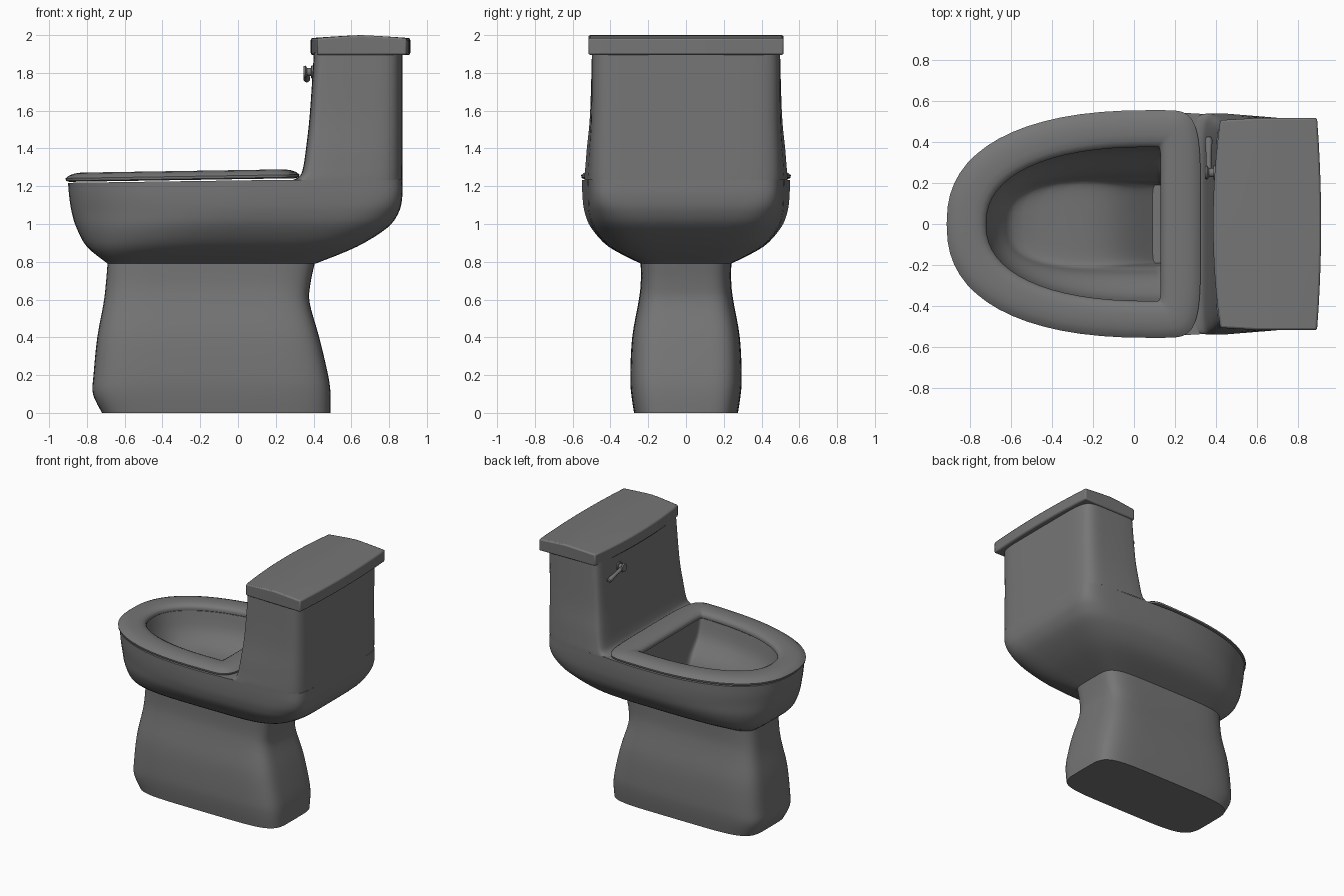
import bpy, bmesh, math
from mathutils import Vector

if "Cube" in bpy.data.objects:
    bpy.data.objects.remove(bpy.data.objects["Cube"])

M = 16  # points per quarter of every cross-section

# Dark grey used on every part
grey = bpy.data.materials.new("dark_grey")
grey.diffuse_color = (.18, .18, .18, 1)
grey.use_nodes = True
grey.node_tree.nodes["Principled BSDF"].inputs["Base Color"].default_value = grey.diffuse_color


def section(z, xf, xb, hw, xm, nf, nr, taper):
    """Egg / rounded-box outline: superellipse front and rear halves."""
    pts = []
    for k in range(4 * M):
        a = 2 * math.pi * k / (4 * M)
        c, s = math.cos(a), math.sin(a)
        n = nr if c >= 0 else nf
        f = abs(c) ** (2 / n)
        y = math.copysign(hw * abs(s) ** (2 / n), s)
        if c >= 0:
            pts.append(Vector((xm + (xb - xm) * f, y * (1 - taper * f), z)))
        else:
            pts.append(Vector((xm - (xm - xf) * f, y, z)))
    return pts


def smooth_rows(rows, steps=4):
    """Catmull-Rom interpolation between section parameter rows."""
    out = []
    for i in range(len(rows) - 1):
        p0, p1 = rows[max(i - 1, 0)], rows[i]
        p2, p3 = rows[i + 1], rows[min(i + 2, len(rows) - 1)]
        for j in range(steps):
            t = j / steps
            out.append([0.5 * (2 * b + (c - a) * t + (2 * a - 5 * b + 4 * c - d) * t * t
                               + (3 * b - a - 3 * c + d) * t ** 3)
                        for a, b, c, d in zip(p0, p1, p2, p3)])
    return out + [list(rows[-1])]


def finish(name, bm, angle=35, bevel=0):
    bmesh.ops.recalc_face_normals(bm, faces=bm.faces)
    me = bpy.data.meshes.new(name)
    bm.to_mesh(me)
    bm.free()
    me.materials.append(grey)
    ob = bpy.data.objects.new(name, me)
    bpy.context.collection.objects.link(ob)
    bpy.ops.object.select_all(action='DESELECT')
    ob.select_set(True)
    bpy.context.view_layer.objects.active = ob
    bpy.ops.object.shade_smooth_by_angle(angle=math.radians(angle))
    if bevel:
        m = ob.modifiers.new("soft_edges", 'BEVEL')
        m.width, m.segments, m.limit_method = bevel, 2, 'ANGLE'
    return ob


def loft(name, rings, cap_start=False, cap_end=False, closed=False, **kw):
    bm = bmesh.new()
    vs = [[bm.verts.new(p) for p in r] for r in rings]
    pairs = list(zip(vs, vs[1:])) + ([(vs[-1], vs[0])] if closed else [])
    for a, b in pairs:
        for i in range(len(a)):
            j = (i + 1) % len(a)
            bm.faces.new((a[i], a[j], b[j], b[i]))
    if cap_start:
        bm.faces.new(vs[0])
    if cap_end:
        bm.faces.new(vs[-1])
    return finish(name, bm, **kw)


def sections(rows):
    return [section(*r) for r in smooth_rows(rows)]


# Pedestal: z, front x, rear x, half width, widest x, front/rear squareness, taper
loft("pedestal", sections([
    (0.00, -.72, .49, .275, -.12, 5, 5.5, 0),
    (0.10, -.768, .49, .290, -.12, 5, 5.5, 0),
    (0.20, -.765, .477, .295, -.12, 5, 5.5, 0),
    (0.40, -.745, .430, .285, -.12, 5, 5.5, 0),
    (0.58, -.712, .380, .253, -.12, 5, 5.5, 0),
    (0.68, -.700, .383, .240, -.12, 5, 5.5, 0),
    (0.80, -.690, .408, .240, -.12, 5, 5.5, 0)]), cap_start=True)

# Bowl body: outer shell, rim, then the hollow
outer = sections([
    (0.79, -.69, .41, .24, -.12, 5, 5.5, 0),
    (0.88, -.80, .63, .41, -.03, 3.2, 5, .02),
    (0.98, -.855, .79, .502, .04, 2.6, 6, .05),
    (1.06, -.880, .85, .536, .08, 2.4, 8, .07),
    (1.14, -.893, .87, .548, .10, 2.4, 11, .08),
    (1.218, -.90, .87, .550, .10, 2.4, 11, .08)])
inner = sections([
    (1.218, -.73, .15, .385, .08, 2.3, 10, 0),
    (1.10, -.70, .15, .35, .08, 2.4, 10, 0),
    (0.98, -.64, .145, .26, .06, 2.8, 8, 0),
    (0.90, -.54, .14, .225, .05, 3.5, 8, 0),
    (0.84, -.14, .14, .205, .07, 6, 8, 0),
    (0.68, .09, .14, .19, .12, 6, 8, 0)])
for r in outer + inner:  # rim climbs gently towards the tank
    for p in r:
        p.z += .014 * (min(p.x, .32) + .9) * max(0, (p.z - 1.1) / .118)
loft("bowl", outer + inner, cap_end=True)

# Tank rising flush from the back of the bowl
loft("tank", sections([
    (1.232, .29, .87, .538, .44, 9, 8, .06),
    (1.255, .328, .87, .537, .46, 9, 8, .06),
    (1.30, .345, .87, .533, .48, 9, 8, .055),
    (1.40, .360, .87, .525, .50, 9, 8, .045),
    (1.58, .380, .87, .508, .52, 9, 8, .02),
    (1.91, .402, .87, .498, .55, 9, 8, 0)]))

# Seat ring: (z, inset) round the outside, then the inner edge, tilted slightly
rings = [section(z, -.913 + d, .325 - d, .555 - d, .10, 2.4, 5, 0)
         for z, d in ((1.223, .02), (1.229, .002), (1.242, .0), (1.256, .018),
                      (1.266, .045), (1.271, .08))]
rings += [section(z, -.72 - d, .13 + d, .375 + d, .08, 2.3, 12, 0)
          for z, d in ((1.271, .06), (1.266, .03), (1.255, .008), (1.240, 0), (1.223, .002))]
for r in rings:
    for p in r:
        p.z += .016 * (p.x + .9)
loft("seat", rings, closed=True, angle=50)

# Tank lid: bowed front and back edges, crowned top
lid = []
for i in range(17):
    t = -1 + i / 8
    xf, xb = .385 + .035 * t * t, .912 - .02 * t * t
    ring = [(xf, 1.895)]
    for j in range(9):
        u = j / 8
        ring.append((xf + (xb - xf) * u, 2.0 - .016 * abs(2 * u - 1) ** 1.2))
    ring.append((xb, 1.895))
    lid.append([Vector((x, t * (.517 - .06 * max(0, .6 - x)), z)) for x, z in ring])
loft("tank_lid", lid, True, True, bevel=.01)


# Flush lever: pivot boss plus a drooping handle
def rod(name, profile, a, b):
    a, b = Vector(a), Vector(b)
    q = (b - a).to_track_quat('Z', 'Y')
    rs = [[a.lerp(b, t) + q @ Vector((r * math.cos(k * math.pi / 8), r * math.sin(k * math.pi / 8), 0))
           for k in range(16)] for t, r in profile]
    loft(name, rs, True, True)


rod("lever_pivot", [(0, .034), (.35, .034), (.36, .022), (.7, .022), (.85, .034), (1, .03)],
    (.41, .25, 1.805), (.347, .25, 1.805))
rod("lever_handle", [(0, .014), (.5, .013), (.85, .018), (.97, .017), (1, .01)],
    (.364, .24, 1.808), (.364, .425, 1.765))
